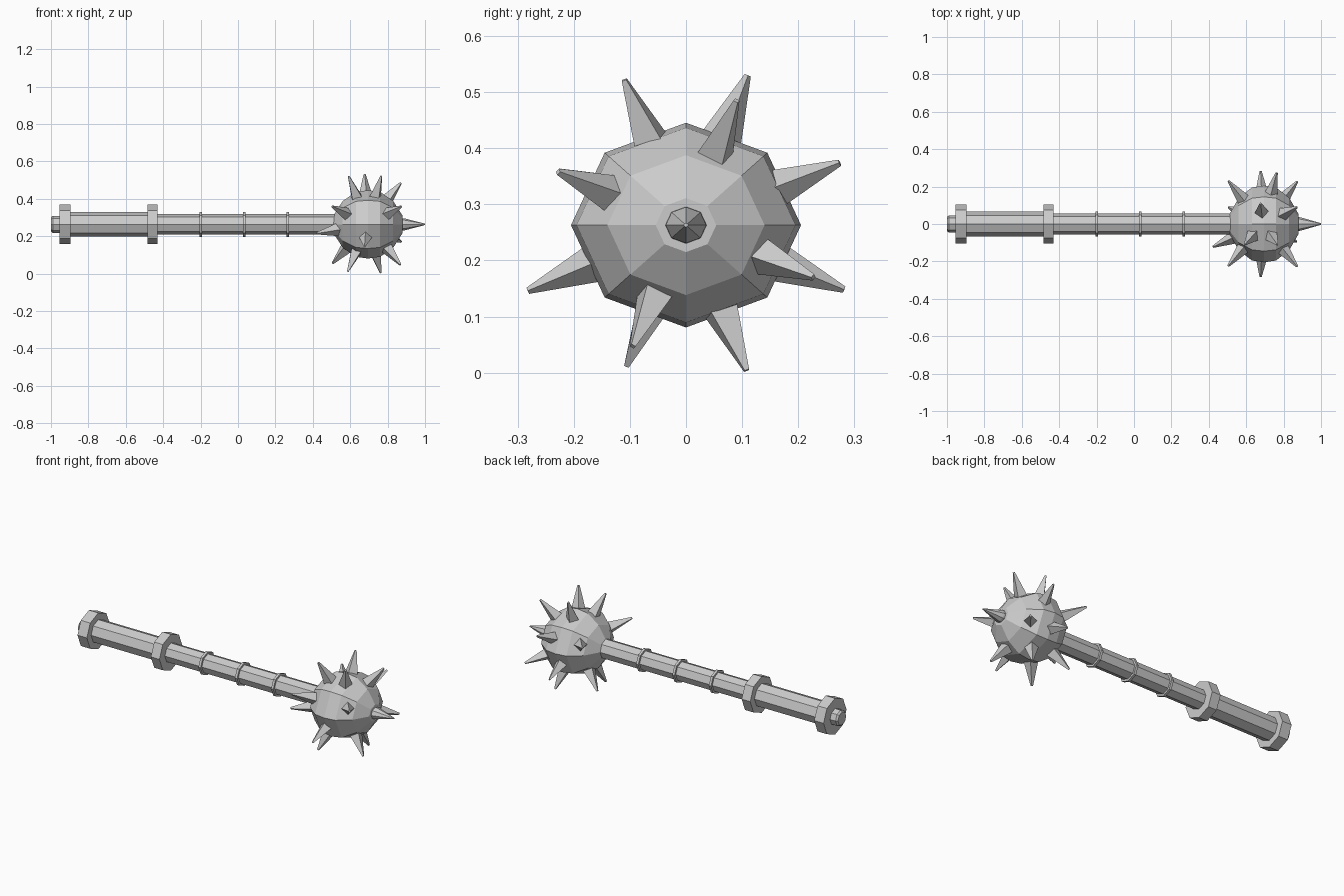
import bpy, bmesh, math
from mathutils import Vector

if "Cube" in bpy.data.objects:
    bpy.data.objects.remove(bpy.data.objects["Cube"])

AXIS_Z = 0.263
CENTRE = Vector((0.69, 0, AXIS_Z))


def lathe(name, profile, sides=8, zscale=1.0):
    """Revolve (x, radius) pairs round the weapon axis, corners pointing up."""
    bm = bmesh.new()
    rings = []
    for x, r in profile:
        rings.append([bm.verts.new((x, r * math.cos(2 * math.pi * i / sides),
                                    AXIS_Z + zscale * r * math.sin(2 * math.pi * i / sides)))
                      for i in range(sides)])
    for a, b in zip(rings, rings[1:]):
        for i in range(sides):
            j = (i + 1) % sides
            bm.faces.new((a[i], a[j], b[j], b[i]))
    bm.faces.new(rings[0])
    bm.faces.new(rings[-1])
    bmesh.ops.recalc_face_normals(bm, faces=bm.faces)
    return finish(name, bm)


def finish(name, bm):
    mesh = bpy.data.meshes.new(name)
    bm.to_mesh(mesh)
    bm.free()
    obj = bpy.data.objects.new(name, mesh)
    bpy.context.collection.objects.link(obj)
    return obj


def spike(name, tip):
    """Four-sided spike growing radially out of the ball."""
    tip = Vector(tip)
    out = (tip - CENTRE).normalized()
    base = CENTRE + out * 0.155
    length = (tip - base).length
    bm = bmesh.new()
    bmesh.ops.create_cone(bm, cap_ends=True, segments=4, radius1=0.04,
                          radius2=0.006, depth=length)
    obj = finish(name, bm)
    obj.location = (base + tip) / 2
    obj.rotation_mode = 'QUATERNION'
    obj.rotation_quaternion = out.to_track_quat('Z', 'Y')


# Handle: end knob, grip, two flanges and shaft
lathe("end_knob", [(-1.0, 0.038), (-0.99, 0.046), (-0.95, 0.046)])
lathe("end_flange", [(-0.955, 0.105), (-0.895, 0.105)])
lathe("grip", [(-0.9, 0.066), (-0.48, 0.066)])
lathe("guard_flange", [(-0.485, 0.105), (-0.43, 0.105)])
lathe("shaft", [(-0.44, 0.055), (0.54, 0.055)])
for i, x in enumerate((-0.2, 0.034, 0.266)):
    lathe(f"shaft_ring_{i + 1}", [(x - 0.007, 0.067), (x + 0.007, 0.067)])

# Faceted ball head, slightly flattened in height
half = [(0.184, 0.054), (0.135, 0.14), (0.065, 0.195)]
ball = [(0.695 - d, r) for d, r in half] + [(0.695, 0.205)]
ball += [(0.695 + d, r) for d, r in reversed(half)]
lathe("ball_head", ball, zscale=0.89)

# Octagonal spike at the very end
lathe("end_spike", [(0.86, 0.038), (0.89, 0.036), (1.0, 0.004)], zscale=0.89)

# Radial spikes, given by their tips
tips = [
    # forward ring
    (0.871, 0.09, 0.485), (0.873, 0.227, 0.17),
    (0.869, -0.095, 0.047), (0.873, -0.228, 0.358),
    # rear ring
    (0.505, 0.23, 0.358), (0.503, -0.225, 0.358),
    (0.505, 0.09, 0.054), (0.422, -0.122, 0.215),
    # middle: top, sides, bottom
    (0.677, 0.11, 0.53), (0.592, -0.11, 0.52), (0.766, -0.11, 0.522),
    (0.677, 0.282, 0.148), (0.763, 0.274, 0.374), (0.677, -0.282, 0.146),
    (0.763, 0.108, 0.004), (0.587, -0.106, 0.012),
]
for i, t in enumerate(tips):
    spike(f"spike_{i + 1}", t)
